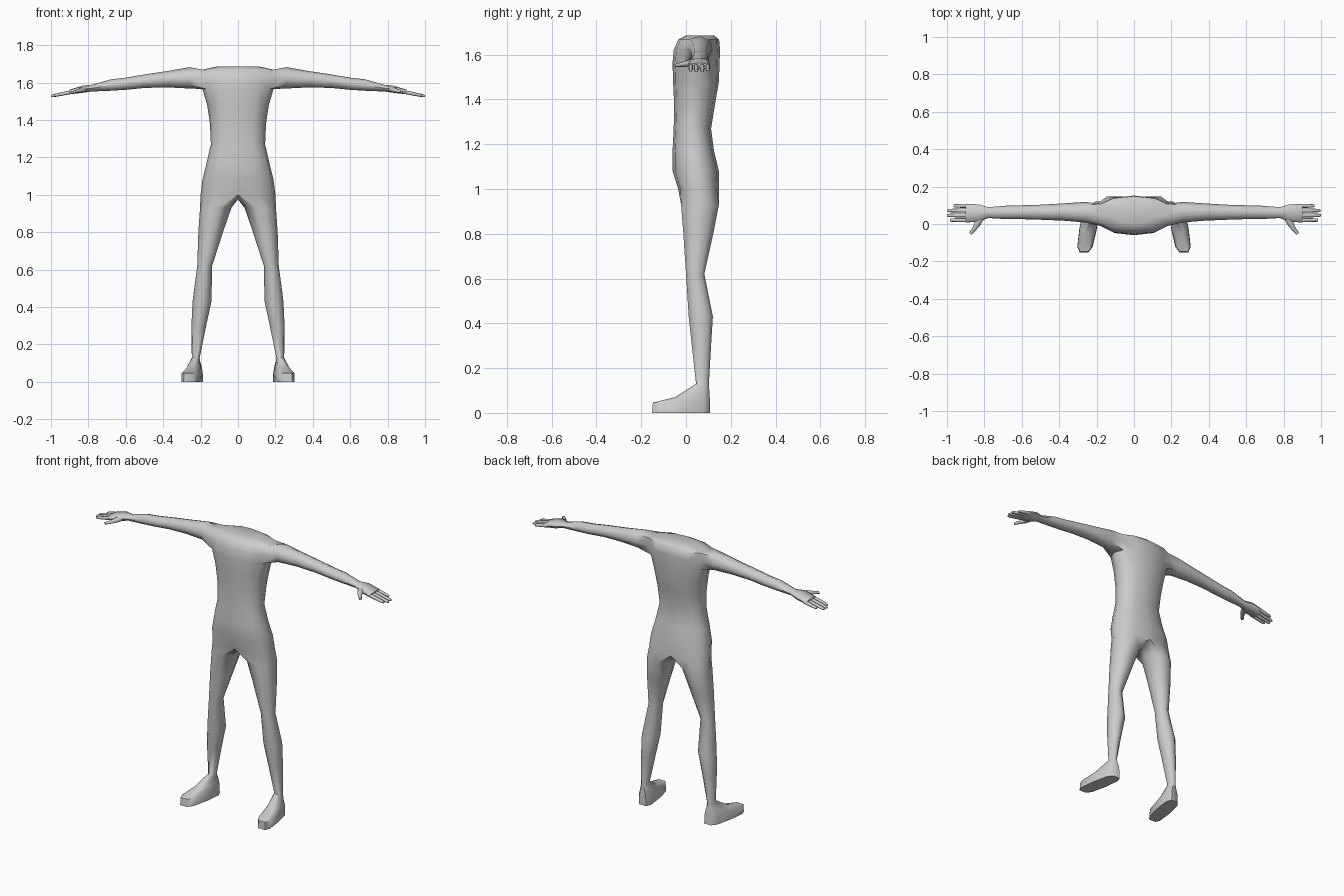
import bpy, bmesh
from math import sin, cos, radians, copysign

cube = bpy.data.objects.get("Cube")
if cube:
    bpy.data.objects.remove(cube)

skin = bpy.data.materials.new("plain grey")
skin.use_nodes = True
GREY = (0.6, 0.6, 0.6, 1)
skin.diffuse_color = GREY
skin.node_tree.nodes["Principled BSDF"].inputs["Base Color"].default_value = GREY


def power(v, e):
    return copysign(abs(v) ** e, v)


def ring(bm, points):
    return [bm.verts.new(p) for p in points]


def bridge(bm, a, b, closed=True):
    n = len(a)
    for i in range(n if closed else n - 1):
        j = (i + 1) % n
        bm.faces.new((a[i], a[j], b[j], b[i]))


def finish(bm, name, angle=55):
    """Turn a half mesh into a mirrored, smooth shaded object."""
    bmesh.ops.recalc_face_normals(bm, faces=bm.faces[:])
    mesh = bpy.data.meshes.new(name)
    bm.to_mesh(mesh)
    bm.free()
    mesh.materials.append(skin)
    obj = bpy.data.objects.new(name, mesh)
    bpy.context.collection.objects.link(obj)
    mirror = obj.modifiers.new("mirror", 'MIRROR')
    mirror.use_clip = True
    bpy.ops.object.select_all(action='DESELECT')
    obj.select_set(True)
    bpy.context.view_layer.objects.active = obj
    bpy.ops.object.shade_smooth_by_angle(angle=radians(angle))
    return obj


def arm_points(x, y0, y1, z0, z1, e=1.0):
    """Eight-sided section across the arm, starting at its upper front."""
    cy, hy, cz, hz = (y0 + y1) / 2, (y1 - y0) / 2, (z0 + z1) / 2, (z1 - z0) / 2
    angles = [radians(45 * (k - 1)) for k in range(8)]
    return [(x, cy + hy * power(sin(a), e), cz + hz * power(cos(a), e)) for a in angles]


def leg_points(z0, z1, x0, x1, y0, y1, e=1.0, splay=0.0):
    """Ten-sided section; z runs from z0 at the front to z1 at the back."""
    cx, hx, cy, hy = (x0 + x1) / 2, (x1 - x0) / 2, (y0 + y1) / 2, (y1 - y0) / 2
    pts = []
    for k in range(10):
        a = radians(36 * (k - 3) + 90)
        t = max(-1, min(1, -1.05 * power(cos(a), e)))
        pts.append((cx + hx * power(sin(a), e) - splay * t, cy + hy * t,
                    z0 + (z1 - z0) * (t + 1) / 2))
    return pts


bm = bmesh.new()

# Torso: half rows from front centre to back centre (z, half width, front, back)
rows = []
for z, w, front, back in [
        (1.686, .11, .00, .125), (1.667, .20, -.035, .148), (1.62, .205, -.055, .152),
        (1.565, .19, -.06, .15), (1.48, .165, -.058, .147), (1.38, .15, -.053, .13),
        (1.27, .145, -.055, .112), (1.17, .168, -.06, .125), (1.08, .19, -.06, .147),
        (1.0, .2, -.035, .148)]:
    cy, d = (front + back) / 2, (back - front) / 2
    angles = [radians(30 * k) for k in range(7)]
    rows.append(ring(bm, [(w * power(sin(a), .85) if 0 < k < 6 else 0,
                           cy - d * power(cos(a), .85), z) for k, a in enumerate(angles)]))
for r in range(len(rows) - 1):
    if r in (1, 2):  # leave the shoulder opening
        bridge(bm, rows[r][:3], rows[r + 1][:3], False)
        bridge(bm, rows[r][4:], rows[r + 1][4:], False)
    else:
        bridge(bm, rows[r], rows[r + 1], False)

# Closed neck opening, slightly sunken
neck = bm.verts.new((0, .06, 1.68))
for a, b in zip(rows[0], rows[0][1:]):
    bm.faces.new((a, b, neck))

# Arm and palm, grown from the shoulder opening
top, mid, low = rows[1:4]
loop = [top[2], top[3], top[4], mid[4], low[4], low[3], low[2], mid[2]]
for section in [
        (.26, .008, .118, 1.568, 1.682), (.38, .018, .11, 1.574, 1.661),
        (.5, .023, .103, 1.571, 1.643), (.6, .026, .1, 1.561, 1.626),
        (.68, .026, .098, 1.556, 1.617), (.78, .032, .09, 1.552, 1.588),
        (.83, .012, .105, 1.545, 1.583, .6), (.9, .008, .108, 1.537, 1.562, .5)]:
    new = ring(bm, arm_points(*section))
    bridge(bm, loop, new)
    loop = new
bm.faces.new(loop)

# Leg and foot, grown from the hip row closed through the crotch
loop = rows[-1] + ring(bm, [(0, y, .975) for y in (.1, .05, 0)])
for section in [
        (.93, .93, .035, .203, -.022, .147), (.8, .8, .08, .212, -.012, .122),
        (.62, .62, .138, .218, 0, .082), (.43, .43, .142, .243, .012, .12),
        (.3, .3, .17, .249, .026, .112), (.13, .125, .205, .247, .045, .102),
        (.07, .09, .2, .272, -.05, .105, .8, .014),
        (.046, .05, .2, .29, -.148, .107, .6, .022),
        (0, 0, .198, .292, -.152, .107, .6, .022)]:
    new = ring(bm, leg_points(*section))
    bridge(bm, loop, new)
    loop = new
bm.faces.new(loop)
finish(bm, "body")


def digit(bm, sections):
    """Capped tube through a few eight-sided sections."""
    loops = [ring(bm, s) for s in sections]
    for a, b in zip(loops, loops[1:]):
        bridge(bm, a, b)
    bm.faces.new(loops[0])
    bm.faces.new(loops[-1])


# Four fingers
bm = bmesh.new()
for y, tip in [(.021, .985), (.046, 1.0), (.072, .998), (.097, .965)]:
    sections = []
    for t, r in [(0, .011), (.5, .0105), (.9, .009), (1, .006)]:
        x = .88 + (tip - .88) * t
        z = 1.551 - (x - .88) * .2
        sections.append(arm_points(x, y - r, y + r, z - r * .9, z + r * .9, .8))
    digit(bm, sections)
finish(bm, "fingers")

# Thumb, reaching forward and outward
bm = bmesh.new()
sections = []
for x, y, z, r in [(.815, .045, 1.565, .018), (.835, .005, 1.56, .018),
                   (.853, -.025, 1.555, .012), (.875, -.052, 1.55, .009)]:
    flat = arm_points(0, -r, r, -r * .8, r * .8)
    sections.append([(x + p[1] * .8, y + p[1] * .55, z + p[2]) for p in flat])
digit(bm, sections)
finish(bm, "thumb")
